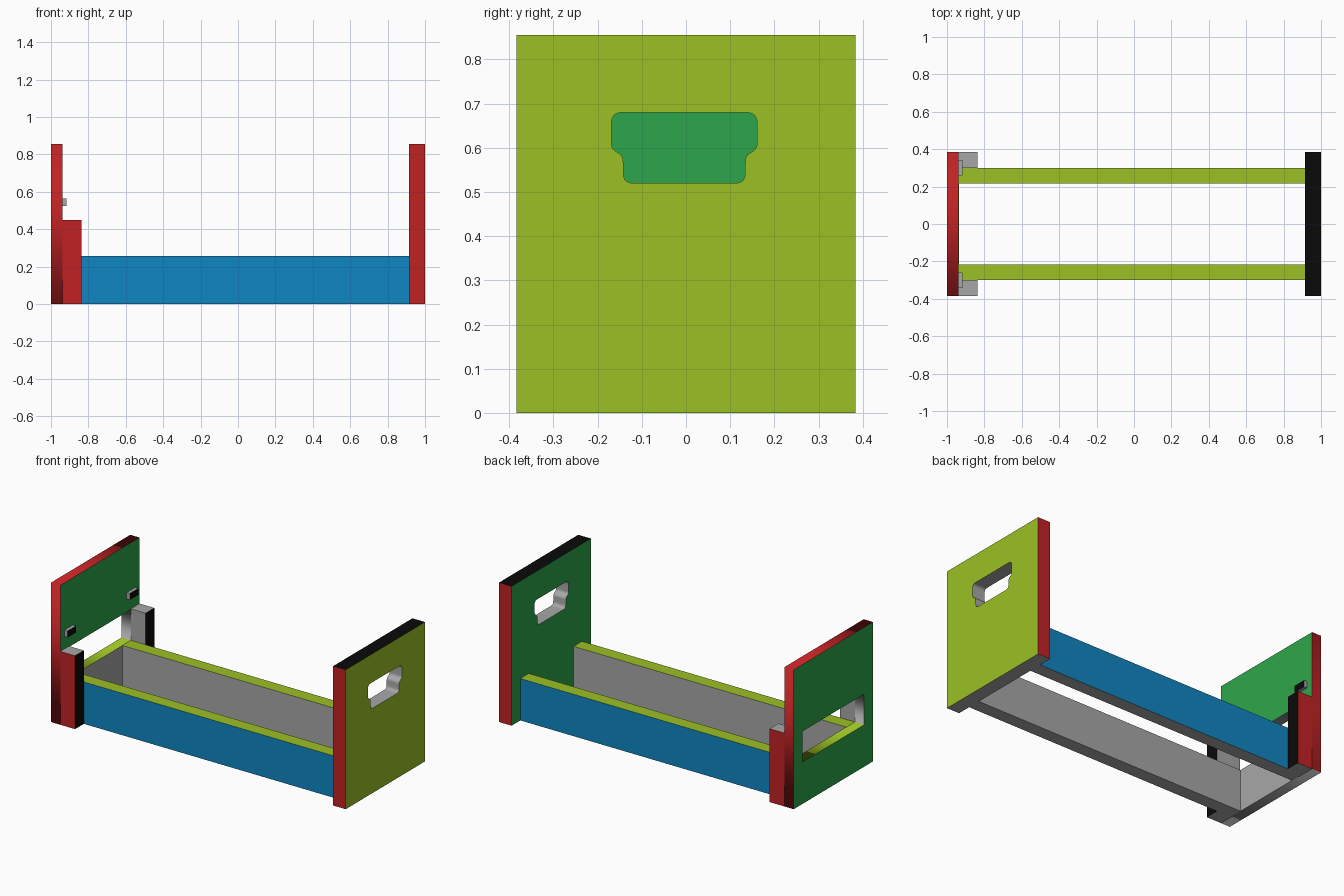
import bpy, bmesh, math
from mathutils import Matrix, Vector

if "Cube" in bpy.data.objects:
    bpy.data.objects.remove(bpy.data.objects["Cube"])

COLOURS = {
    "lime": (0.33, 0.53, 0.018), "green": (0.027, 0.38, 0.07),
    "red": (0.53, 0.016, 0.018), "blue": (0.005, 0.24, 0.54),
    "grey": (0.39, 0.39, 0.39), "black": (0.003, 0.003, 0.003),
}
MATS = {}
for key, rgb in COLOURS.items():
    MATS[key] = bpy.data.materials.new(key)
    MATS[key].diffuse_color = (*rgb, 1)
ORDER = list(COLOURS)


def finish(name, bm, rule):
    """Make an object whose faces are coloured by rule(normal, centre)."""
    bmesh.ops.remove_doubles(bm, verts=bm.verts, dist=1e-5)
    bmesh.ops.recalc_face_normals(bm, faces=bm.faces)
    bm.normal_update()
    for f in bm.faces:
        f.material_index = ORDER.index(rule(f.normal, f.calc_center_median()))
    me = bpy.data.meshes.new(name)
    for key in ORDER:
        me.materials.append(MATS[key])
    bm.to_mesh(me)
    bm.free()
    ob = bpy.data.objects.new(name, me)
    bpy.context.collection.objects.link(ob)
    return ob


def box(name, x, y, z, rule):
    bm = bmesh.new()
    mid = Vector((sum(x) / 2, sum(y) / 2, sum(z) / 2))
    size = (x[1] - x[0], y[1] - y[0], z[1] - z[0], 1)
    bmesh.ops.create_cube(bm, size=1, matrix=Matrix.Translation(mid) @ Matrix.Diagonal(size))
    return finish(name, bm, rule)


def rounded(corners, steps=6):
    """Round each (y, z, cut) corner of an outline."""
    pts = []
    for i, (a, b, cut) in enumerate(corners):
        c = Vector((a, b))
        p = Vector(corners[i - 1][:2])
        n = Vector(corners[(i + 1) % len(corners)][:2])
        s, e = c + (p - c).normalized() * cut, c + (n - c).normalized() * cut
        for k in range(steps + 1):
            t = k / steps
            bez = s * (1 - t) ** 2 + c * 2 * t * (1 - t) + e * t * t
            # pull the parabola out to a near circular arc
            pts.append(bez.lerp(c, 0.35 * t * (1 - t)))
    return pts


def plate(name, x, outline, hole, rule):
    """Upright board in the y-z plane with a hole through it."""
    cu = bpy.data.curves.new(name + "_outline", "CURVE")
    cu.dimensions, cu.fill_mode = "2D", "BOTH"
    cu.extrude = (x[1] - x[0]) / 2
    for pts in (outline, hole):
        sp = cu.splines.new("POLY")
        sp.points.add(len(pts) - 1)
        for q, p in zip(sp.points, pts):
            q.co = (p[0], p[1], 0, 1)
        sp.use_cyclic_u = True
    tmp = bpy.data.objects.new(name + "_outline", cu)
    bpy.context.collection.objects.link(tmp)
    dg = bpy.context.evaluated_depsgraph_get()
    me = bpy.data.meshes.new_from_object(tmp.evaluated_get(dg))
    bm = bmesh.new()
    bm.from_mesh(me)
    bpy.data.objects.remove(tmp)
    bpy.data.curves.remove(cu)
    bpy.data.meshes.remove(me)
    # local x, y, z become world y, z, x
    turn = Matrix(((0, 0, 1, sum(x) / 2), (1, 0, 0, 0), (0, 1, 0, 0), (0, 0, 0, 1)))
    bm.transform(turn)
    return finish(name, bm, rule)


def rect(y, z0, z1):
    return [(-y, z0), (y, z0), (y, z1), (-y, z1)]


W, H = 0.384, 0.855          # half width and height of the end boards
RAIL_IN, RAIL_OUT, RAIL_H = 0.217, 0.299, 0.257
POST_H = 0.45
XL, XR = -0.937, 0.915       # inner faces of the end boards


# Tall end board with a rounded hand hole
def tall_rule(n, c):
    if abs(n.x) > 0.7:
        return "lime" if n.x > 0 else "green"
    if abs(c.y) > W - 0.01:
        return "red"
    return "black" if c.z > H - 0.01 else "grey"


half = [(0.165, 0.68, 0.028), (0.165, 0.598, 0.014), (0.138, 0.582, 0.014), (0.138, 0.52, 0.025)]
grip = half + [(-y, z, r) for y, z, r in reversed(half)]
grip = [(y - 0.004, z, r) for y, z, r in grip]
tall = plate("tall_end_board", (XR, 1), rect(W, 0, H), rounded(grip), tall_rule)
bpy.context.view_layer.objects.active = tall
tall.select_set(True)
bpy.ops.object.shade_smooth_by_angle(angle=math.radians(40))


# Slotted end board, open between the low panel and the top panel
def slot_rule(n, c):
    if abs(n.x) > 0.7:
        return "green"
    if abs(c.y) > W - 0.01 or c.z > H - 0.01:
        return "red"
    return "lime" if n.z > 0.7 else "grey"


plate("slotted_end_board", (-1, XL), rect(W, 0, H), rect(RAIL_OUT, RAIL_H, POST_H - 0.005), slot_rule)

# Grey lining on the inside of the low end panel
box("end_lining", (XL, XL + 0.002), (-RAIL_IN, RAIL_IN), (0, RAIL_H),
    lambda n, c: "lime" if n.z > 0.7 else "grey")

for side, s in (("front", -1), ("back", 1)):
    def span(a, b):
        return tuple(sorted((s * a, s * b)))

    # Long side rail
    box(side + "_rail", (XL, XR), span(RAIL_IN, RAIL_OUT), (0, RAIL_H),
        lambda n, c: "lime" if n.z > 0.7 else "blue" if n.y * s > 0.7 else "grey")
    # Short corner post
    box(side + "_post", (XL, -0.837), span(RAIL_OUT, W), (0, POST_H),
        lambda n, c: "black" if n.x > 0.7 else "red" if n.y * s > 0.7 else "grey")
    # Small peg on the slotted board
    box(side + "_peg", (XL, -0.916), span(0.26, 0.342), (0.525, 0.565),
        lambda n, c: "black" if n.x > 0.7 else "grey")

for m in bpy.data.materials:
    if m.users and not m.is_grease_pencil:
        m.use_nodes = True
        m.node_tree.nodes["Principled BSDF"].inputs["Base Color"].default_value = m.diffuse_color
